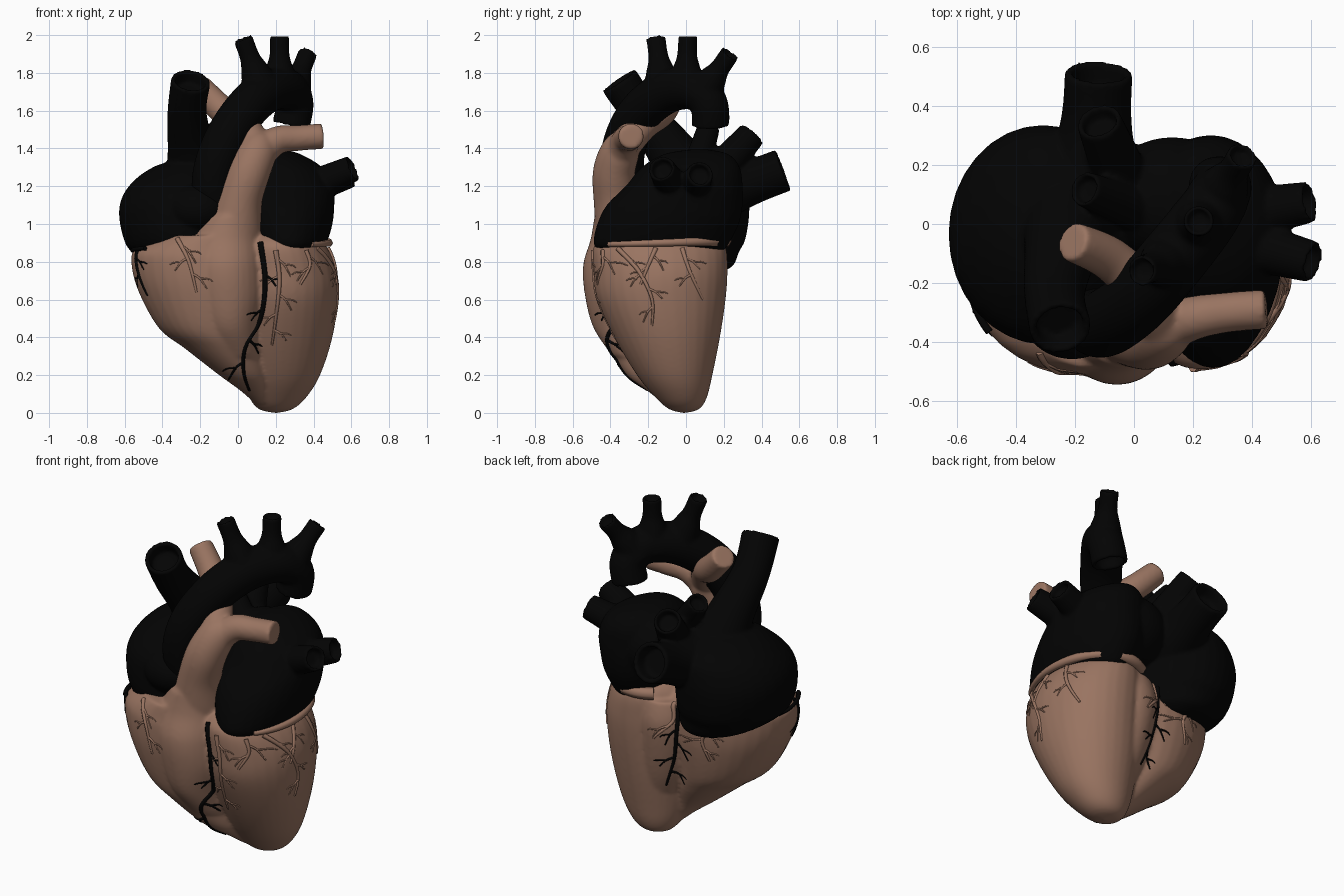
import bpy, bmesh, math, random
from mathutils import Vector, Matrix, Quaternion

random.seed(4)
if "Cube" in bpy.data.objects:
    bpy.data.objects.remove(bpy.data.objects["Cube"])


def material(name, color):
    m = bpy.data.materials.new(name)
    m.use_nodes = True
    m.diffuse_color = (*color, 1)
    m.node_tree.nodes["Principled BSDF"].inputs["Base Color"].default_value = (*color, 1)
    return m


BROWN = material("muscle brown", (0.32, 0.175, 0.12))
DARK = material("vessel black", (0.001, 0.001, 0.001))


def spline(pts, steps=6):
    """Catmull-Rom interpolation of tuples of any length."""
    vs = [Vector(p) for p in pts]
    out = []
    for i in range(len(vs) - 1):
        a, b, c, d = vs[max(i - 1, 0)], vs[i], vs[i + 1], vs[min(i + 2, len(vs) - 1)]
        for k in range(steps):
            t = k / steps
            out.append(b + (c - a) * (t / 2) + (a * 2 - b * 5 + c * 4 - d) * (t * t / 2)
                       + (b * 3 - a - c * 3 + d) * (t ** 3 / 2))
    return out + [vs[-1]]


def skin(bm, rings):
    """Join rings of points into a closed skin."""
    loops = [[bm.verts.new(p) for p in r] for r in rings]
    n = len(loops[0])
    for a, b in zip(loops, loops[1:]):
        for i in range(n):
            bm.faces.new((a[i], a[(i + 1) % n], b[(i + 1) % n], b[i]))
    bm.faces.new(loops[0][::-1])
    bm.faces.new(loops[-1])


def ring(c, q, rx, ry, n=32):
    angles = [math.tau * i / n for i in range(n)]
    return [c + q @ Vector((rx * math.cos(t), ry * math.sin(t), 0)) for t in angles]


def chamber(bm, sections):
    """Stack of ellipses: z, centre x, centre y, radius x, radius y."""
    skin(bm, [ring(Vector((x, y, z)), Quaternion(), max(rx, .01), max(ry, .01))
              for z, x, y, rx, ry in spline(sections)])


def tube(bm, pts, hollow=False):
    """Round tube through x, y, z, radius, with an optional open end."""
    centres = spline([p[:3] for p in pts])
    radii = [v[0] for v in spline([(p[3], 0) for p in pts])]
    rings, q, prev = [], None, None
    for i, (c, r) in enumerate(zip(centres, radii)):
        d = (centres[min(i + 1, len(centres) - 1)] - centres[max(i - 1, 0)]).normalized()
        q = d.to_track_quat('Z', 'Y') if q is None else prev.rotation_difference(d) @ q
        prev = d
        rings.append(ring(c, q, r, r))
    if hollow:
        rings.append(ring(c, q, r * .78, r * .78))
        rings.append(ring(c - d * r * .7, q, r * .72, r * .72))
    skin(bm, rings)


def ball(bm, centre, radii):
    bmesh.ops.create_uvsphere(bm, u_segments=40, v_segments=24, radius=1,
                              matrix=Matrix.Translation(centre) @ Matrix.Diagonal((*radii, 1)))


def flesh(name, bm, mat, smooth):
    """Fuse overlapping volumes into one smooth body."""
    bmesh.ops.recalc_face_normals(bm, faces=bm.faces)
    me = bpy.data.meshes.new(name)
    bm.to_mesh(me)
    bm.free()
    me.materials.append(mat)
    ob = bpy.data.objects.new(name, me)
    bpy.context.collection.objects.link(ob)
    r = ob.modifiers.new("fuse", 'REMESH')
    r.mode, r.voxel_size, r.use_smooth_shade = 'VOXEL', .011, True
    s = ob.modifiers.new("soften", 'SMOOTH')
    s.factor, s.iterations = .5, smooth
    return ob


# Left ventricle and its rear bulge
bm = bmesh.new()
chamber(bm, [(0, .2, -.01, .01, .01), (.02, .2, -.01, .09, .08), (.08, .21, -.025, .15, .135),
             (.2, .225, -.06, .21, .2), (.4, .235, -.1, .265, .28), (.6, .245, -.13, .285, .34),
             (.75, .24, -.135, .285, .355), (.88, .22, -.14, .25, .35), (.94, .2, -.14, .19, .29)])
chamber(bm, [(.12, .19, -.02, .08, .08), (.22, .165, -.03, .12, .13), (.4, .13, -.01, .16, .17),
             (.6, .1, .01, .17, .19), (.75, .09, .02, .17, .195), (.87, .1, .01, .16, .18)])
# Right ventricle and its front bulge
chamber(bm, [(.05, .13, -.06, .04, .06), (.12, .09, -.1, .08, .11), (.2, .03, -.15, .13, .165),
             (.34, -.07, -.17, .21, .245), (.45, -.14, -.175, .28, .29), (.65, -.17, -.175, .36, .33),
             (.8, -.18, -.175, .385, .335), (.87, -.17, -.175, .37, .325), (.94, -.13, -.22, .27, .27)])
chamber(bm, [(.3, .0, -.22, .13, .17), (.45, -.04, -.28, .16, .21), (.62, -.05, -.315, .195, .22),
             (.78, -.06, -.325, .2, .22), (.92, -.06, -.325, .18, .18), (1.04, -.04, -.34, .13, .145)])
# Pulmonary trunk with its two branches
tube(bm, [(-.03, -.26, .8, .15), (-.02, -.32, .95, .155), (.01, -.37, 1.13, .12),
          (.06, -.38, 1.28, .112), (.11, -.34, 1.4, .1), (.12, -.3, 1.45, .06)])
tube(bm, [(.08, -.36, 1.34, .09), (.2, -.32, 1.44, .075), (.32, -.3, 1.455, .068), (.45, -.29, 1.465, .068)])
tube(bm, [(.1, -.35, 1.39, .09), (.03, -.23, 1.52, .08), (-.08, -.12, 1.6, .075), (-.21, -.06, 1.73, .068)])
ventricles = flesh("ventricles_and_pulmonary_artery", bm, BROWN, 8)

# Right atrium
bm = bmesh.new()
chamber(bm, [(.74, -.2, .1, .08, .08), (.78, -.24, .03, .2, .22), (.85, -.28, -.04, .28, .32),
             (.92, -.3, -.045, .305, .36), (1.05, -.31, -.035, .32, .37), (1.15, -.3, -.025, .31, .355),
             (1.24, -.28, -.0, .26, .3), (1.31, -.26, .0, .17, .2), (1.34, -.25, .0, .06, .08)])
ball(bm, (-.21, -.31, 1.08), (.17, .15, .13))
# Left atrium
chamber(bm, [(.86, .27, -.13, .17, .33), (.9, .27, -.13, .2, .36), (1, .265, -.095, .235, .375),
             (1.1, .26, -.06, .25, .36), (1.2, .26, -.01, .245, .31), (1.3, .245, .025, .2, .26),
             (1.37, .22, .055, .11, .17), (1.395, .21, .07, .03, .04)])
ball(bm, (.13, .08, 1.17), (.24, .215, .205))
# Great veins
tube(bm, [(-.2, .06, 1.12, .2), (-.24, -.06, 1.36, .135), (-.27, -.23, 1.58, .104),
          (-.25, -.355, 1.76, .105)], True)
tube(bm, [(-.15, .05, 1.14, .2), (-.13, .32, 1.215, .125), (-.12, .515, 1.285, .115)], True)
for root, tip, r in [((-.02, .1, 1.2), (-.12, .35, 1.475), .076), ((.03, .04, 1.25), (-.17, .12, 1.51), .06),
                     ((.35, .03, 1.18), (.6, .075, 1.265), .07), ((.35, -.06, 1.18), (.61, -.13, 1.295), .07)]:
    tube(bm, [(*root, r * 1.3), (*tip, r)], True)
flesh("atria_and_veins", bm, DARK, 5)

# Aortic arch with three branches
bm = bmesh.new()
tube(bm, [(-.08, -.28, 1.0, .1), (-.13, -.33, 1.2, .115), (-.085, -.33, 1.4, .116), (.02, -.25, 1.58, .115),
          (.14, -.11, 1.695, .115), (.25, .03, 1.715, .11), (.3, .12, 1.64, .1), (.28, .13, 1.52, .1)], True)
for root, tip in [((.13, -.12, 1.7), (.025, -.16, 1.985)), ((.22, .0, 1.7), (.22, .01, 2.0)),
                  ((.28, .08, 1.68), (.37, .235, 1.905))]:
    a, b = Vector(root), Vector(tip)
    tube(bm, [(*root, .11), (*a.lerp(b, .4), .075), (*a.lerp(b, .65), .053), (*tip, .052)], True)
flesh("aorta", bm, DARK, 5)

# Coronary vessels draped over the ventricles
bpy.context.view_layer.update()
surface = ventricles.evaluated_get(bpy.context.evaluated_depsgraph_get())


def drape(angle, pts):
    """Project points (sideways, height) onto the surface seen from a compass angle."""
    a = math.radians(angle)
    out, side = Vector((math.sin(a), -math.cos(a), 0)), Vector((math.cos(a), math.sin(a), 0))
    hits = []
    for u, z in pts:
        ok, loc, _, _ = surface.ray_cast(out * 3 + side * u + Vector((0, 0, z)), -out)
        if ok:
            hits.append(loc)
    return hits


def vessels(name, lines, mat):
    """One curve object holding tapering strands of (points, thickness)."""
    cu = bpy.data.curves.new(name, 'CURVE')
    cu.dimensions, cu.bevel_depth, cu.bevel_resolution = '3D', 1, 1
    cu.use_fill_caps = True
    cu.materials.append(mat)
    for pts, thick in lines:
        if len(pts) < 2:
            continue
        sp = cu.splines.new('POLY')
        sp.use_smooth = True
        sp.points.add(len(pts) - 1)
        for i, p in enumerate(pts):
            sp.points[i].co = (*p, 1)
            sp.points[i].radius = thick * (1 - .6 * i / len(pts))
    ob = bpy.data.objects.new(name, cu)
    bpy.context.collection.objects.link(ob)


def tree(angle, pts, thick, twigs):
    """A main strand with forked side twigs."""
    main = spline(pts, 8)
    lines = [(drape(angle, main), thick)]
    for k in range(twigs):
        u, z = main[int(len(main) * (k + 1) / (twigs + 1.5))]
        s = -1 if k % 2 else 1
        w, h = s * random.uniform(.05, .08), random.uniform(.05, .1)
        bend = spline([(u, z), (u + w * .5, z - h * .3), (u + w, z - h)])
        fork = [(u + w * .5, z - h * .3), (u + w * 1.1, z - h * .35), (u + w * 1.4, z - h * .5)]
        lines += [(drape(angle, bend), thick * .55), (drape(angle, spline(fork)), thick * .4)]
    return lines


dark = tree(0, [(.12, .9), (.145, .7), (.12, .5), (.04, .35), (.03, .22), (.06, .12)], .017, 4)
dark += tree(300, [(-.02, .87), (.0, .75), (.04, .62)], .014, 2)
dark += tree(180, [(.05, .86), (.04, .7), (.01, .52), (-.05, .35)], .015, 5)
vessels("dark_coronary_vessels", dark, DARK)

brown = []
for angle, pts, twigs in [(0, [(.2, .86), (.22, .7), (.2, .5), (.18, .36)], 5),
                          (0, [(-.32, .92), (-.26, .8), (-.22, .64)], 3),
                          (0, [(.36, .86), (.38, .78), (.33, .68)], 2),
                          (90, [(-.36, .87), (-.25, .75), (-.18, .6), (-.18, .46)], 4),
                          (90, [(-.16, .87), (-.2, .78), (-.24, .68)], 2),
                          (90, [(-.02, .87), (.02, .75), (.09, .6)], 2),
                          (150, [(.08, .87), (.1, .76), (.04, .66)], 2),
                          (230, [(.05, .78), (.02, .7), (.06, .58)], 3)]:
    brown += tree(angle, pts, .014, twigs)
vessels("brown_coronary_vessels", brown, BROWN)


# Rims where the atria meet the ventricles
def rim(x, y, z, rx, ry, start, end, lift):
    arc = [math.radians(start + (end - start) * i / 40) for i in range(41)]
    return [Vector((x + rx * math.cos(t), y + ry * math.sin(t), z + lift * math.sin(t))) for t in arc]


vessels("left_rim", [(rim(.22, -.14, .9, .262, .35, 118, -50, .01), .036)], BROWN)
vessels("right_rim", [(rim(-.18, -.175, .86, .38, .335, 215, 110, -.02), .013)], DARK)
